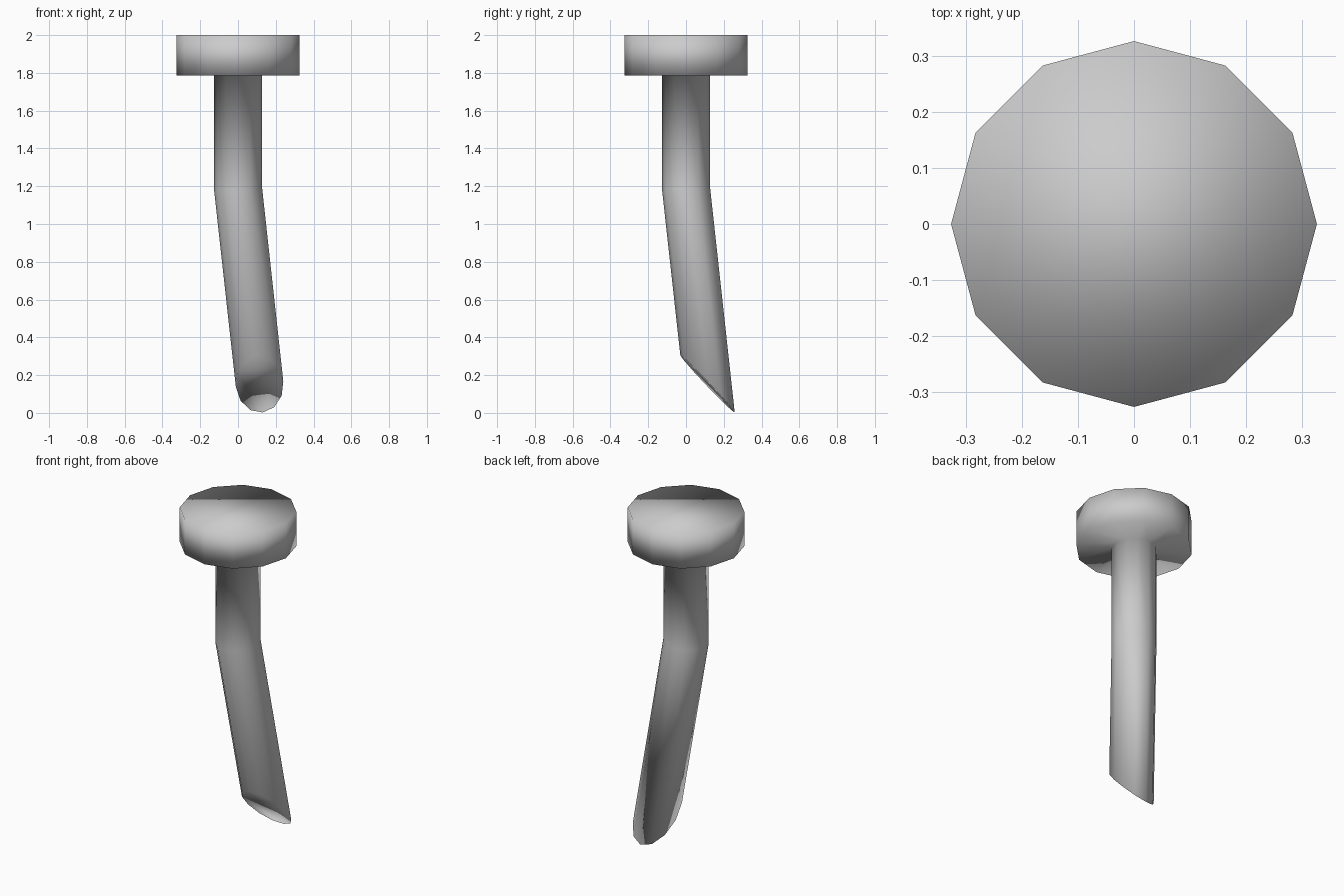
import bpy, bmesh, math
from mathutils import Vector

SIDES = 12
HEAD_R, SHAFT_R = 0.326, 0.127
BEND_Z, LEAN = 1.19, 0.11

cube = bpy.data.objects.get("Cube")
if cube:
    bpy.data.objects.remove(cube)

steel = bpy.data.materials.new("grey_steel")
steel.use_nodes = True
colour = (0.6, 0.6, 0.6, 1)
steel.diffuse_color = colour
steel.node_tree.nodes["Principled BSDF"].inputs["Base Color"].default_value = colour

bm = bmesh.new()


def ring(radius, z, shift=0.0, tilt=0.0):
    """A ring of vertices, moved along the lean and tilted across it."""
    verts = []
    for i in range(SIDES):
        a = math.tau * i / SIDES
        x, y = radius * math.cos(a), radius * math.sin(a)
        verts.append(bm.verts.new((x + shift, y + shift, z + tilt * (x + y))))
    return verts


def bridge(upper, lower):
    for i in range(SIDES):
        j = (i + 1) % SIDES
        bm.faces.new((upper[i], lower[i], lower[j], upper[j]))


# Head, straight neck and leaning shank, run past the point
rings = [
    ring(HEAD_R, 2.0),
    ring(HEAD_R, 1.787),
    ring(SHAFT_R, 1.787),
    ring(SHAFT_R, BEND_Z, tilt=LEAN / 2),
    ring(SHAFT_R, -0.5, shift=LEAN * (BEND_Z + 0.5)),
]
bm.faces.new(rings[0])
for upper, lower in zip(rings, rings[1:]):
    bridge(upper, lower)

# Slanted cut that makes the point
cut = bmesh.ops.bisect_plane(
    bm, geom=bm.verts[:] + bm.edges[:] + bm.faces[:],
    plane_co=Vector((0.13, 0.257, 0.003)),
    plane_no=Vector((LEAN, -1.063, -1.0)), clear_outer=True)
rim = [e for e in cut["geom_cut"] if isinstance(e, bmesh.types.BMEdge)]
bmesh.ops.holes_fill(bm, edges=rim, sides=0)
bmesh.ops.recalc_face_normals(bm, faces=bm.faces[:])

# Smooth shading runs over every edge
for face in bm.faces:
    face.smooth = True

mesh = bpy.data.meshes.new("bent_nail")
bm.to_mesh(mesh)
bm.free()
mesh.materials.append(steel)
nail = bpy.data.objects.new("bent_nail", mesh)
bpy.context.collection.objects.link(nail)
